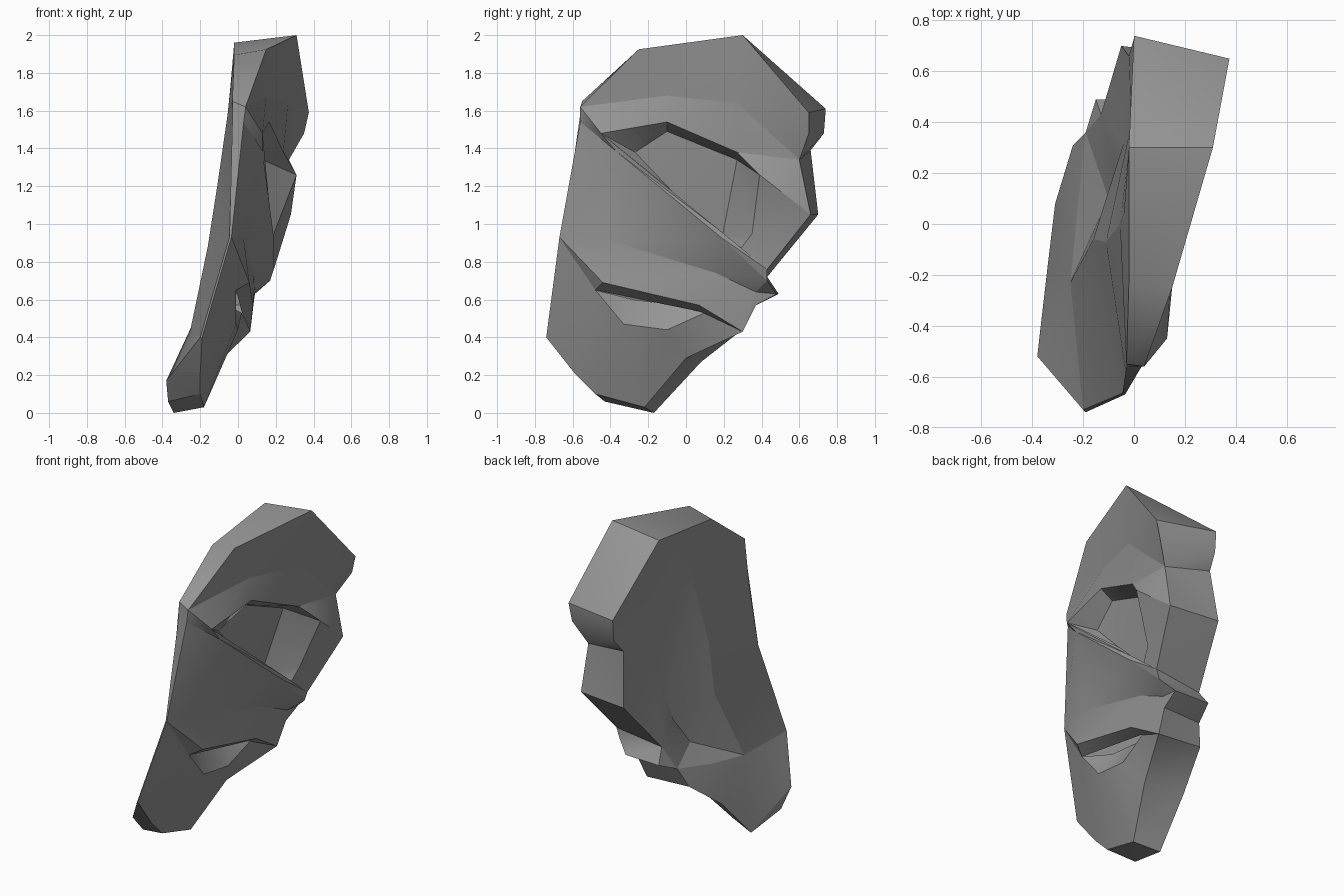
import bpy, bmesh
from mathutils import Vector

if "Cube" in bpy.data.objects:
    bpy.data.objects.remove(bpy.data.objects["Cube"])

grey = bpy.data.materials.new("warm_grey")
grey.diffuse_color = (0.3, 0.3, 0.3, 1)
grey.use_nodes = True
grey.node_tree.nodes["Principled BSDF"].inputs["Base Color"].default_value = grey.diffuse_color


def loft(name, rows, facing=None):
    """Skin neighbouring rows of points; facing=None turns faces away from the centre line."""
    bm = bmesh.new()
    for a, b in zip(rows, rows[1:]):
        for i in range(len(a) - 1):
            loop = []
            for p in (a[i], a[i + 1], b[i + 1], b[i]):
                if p not in loop:
                    loop.append(p)
            if len(loop) > 2:
                bm.faces.new([bm.verts.new(p) for p in loop])
    bmesh.ops.remove_doubles(bm, verts=bm.verts, dist=0.001)
    bmesh.ops.triangulate(bm, faces=bm.faces)
    bm.normal_update()
    for f in bm.faces:
        c = f.calc_center_median()
        out = Vector(facing) if facing else Vector((0, c.y, c.z - 1))
        if f.normal.dot(out) < 0:
            f.normal_flip()
    mesh = bpy.data.meshes.new(name)
    bm.to_mesh(mesh)
    bm.free()
    mesh.materials.append(grey)
    obj = bpy.data.objects.new(name, mesh)
    bpy.context.collection.objects.link(obj)
    bpy.context.view_layer.objects.active = obj
    obj.select_set(True)
    bpy.ops.object.shade_smooth_by_angle(angle=0.6)
    obj.select_set(False)


RIGHT, LEFT, DOWN = (1, 0, 0), (-1, 0, 0), (0.2, 0, -1)

# Shared corners of the outer side
brow, crest, peak = (.04, -.56, 1.62), (.15, -.25, 1.925), (.31, .30, 2.0)
back_top, back_notch, back_in, back_low = (.375, .65, 1.59), (.35, .65, 1.48), (.27, .60, 1.34), (.28, .66, 1.05)
crease1, crease2 = (.15, -.10, 1.68), (.265, .27, 1.64)
lip = [(.13, -.45, 1.48), (.165, -.10, 1.54), (.24, .27, 1.38), (.31, .39, 1.26)]
floor = [(.05, -.27, 1.38), (.08, -.10, 1.49), (.13, .27, 1.34)]
floor_end, step1, step2 = (.03, .19, .92), (.19, .35, .95), (.17, .29, .87)
ridge_mid, ridge_end, ridge_tip = (.18, .19, .957), (.19, .43, .76), (.09, .48, .63)
ridge_low = [(.03, -.56, 1.54), (.13, -.37, 1.385), (.19, .19, .925), (.17, .43, .70)]
valley = [(-.035, -.67, .93), (.03, -.43, .92), (.085, .16, .74), (.09, .37, .64)]
heel = (.08, .37, .57)
hinge, hem_end = valley[0], (.065, .30, .43)
hem = [hinge, (.06, -.44, .69), (.08, .07, .57), hem_end]
under = [hinge, (-.01, -.48, .65), (.02, .08, .535), hem_end]
pocket = [under[1], (-.01, -.33, .47), (0, -.10, .44), (.02, .10, .53)]
chin = [(-.19, -.74, .40), (-.20, -.59, .21), (-.20, -.48, .10), (-.18, -.22, .03), (-.08, 0, .29), hem_end]

# Outer plates
loft("crown_plate", [[brow, crest, peak, back_top, back_notch],
                     [brow, crease1, crease2, back_in, back_in]], RIGHT)
loft("brow_band", [[brow, crease1, crease2, back_in, back_low], lip + [back_low]], RIGHT)
loft("brow_underside", [lip, floor + [lip[3]]], DOWN)
loft("recess_floor", [floor, [lip[0], (.04, -.08, 1.18), floor_end]], RIGHT)
loft("recess_step", [[floor[2], floor_end, floor_end], [lip[3], step1, step2]], (1, -1, 0))
loft("cheek_plate", [[lip[3], step1, step2], [back_low, back_low, ridge_end]], RIGHT)
loft("ridge_top", [[lip[0], ridge_mid, ridge_end], [lip[0], floor_end, step2]], (0, .5, 1))
loft("diagonal_ridge", [[brow, lip[0], ridge_mid, ridge_end], ridge_low], RIGHT)
loft("ridge_end_cap", [[ridge_low[3], ridge_tip], [valley[3], heel]], (1, .3, -.5))
loft("lower_plate", [ridge_low, valley, hem], RIGHT)
loft("heel_plate", [[valley[3], heel], [hem_end, hem_end]], RIGHT)
loft("hem_underside", [hem, under], DOWN)
loft("pocket_slope", [pocket, [under[1], (-.07, -.28, .60), (-.06, -.05, .57), pocket[3]]], (1, 0, 1))
loft("jaw_plate", [[hinge] + pocket + [hem_end], chin], RIGHT)

# Corners of the open inner side
in_crest, in_peak, in_brow = (-.02, -.23, 1.895), (-.02, .30, 1.96), (-.03, -.55, 1.65)
in_back = [(0, .74, 1.61), (0, .73, 1.48), (-.02, .66, 1.39), (-.05, .70, 1.05), (-.13, .43, .72)]
in_tip, in_heel, in_hem = (-.15, .49, .63), (-.19, .36, .57), (-.24, .31, .45)
in_chin = [(-.20, -.73, .40), (-.38, -.52, .17), (-.37, -.43, .06), (-.34, -.17, 0), (-.31, .08, .27), in_hem]
in_hinge = (-.045, -.665, .93)

# Thick edge running round the back, bottom and top
loft("crown_edge", [[brow, crest, crest, peak, peak, peak, back_top],
                    [in_brow, in_brow, in_crest, in_crest, in_peak, in_back[0], in_back[0]]])
loft("back_edge", [[back_top, back_notch, back_in, back_low, ridge_end, ridge_low[3], ridge_tip, heel, hem_end],
                   in_back + [in_back[4], in_tip, in_heel, in_hem]])
loft("jaw_edge", [chin, in_chin])
loft("front_edge", [[brow, ridge_low[0], hinge, chin[0]],
                    [in_brow, (-.03, -.56, 1.54), in_hinge, in_chin[0]]])

# Inner face: front flange, shallow hollow with a shelf at its foot, and closed chin
spine = [in_peak, in_peak, (-.04, .04, 1.73), (-.055, .0, 1.58), (-.11, -.07, 1.2), (-.16, -.06, .88), (-.25, -.23, .45)]
middle = [in_peak, (-.01, .38, 1.74), (-.01, .37, 1.56), (-.02, .35, 1.40), (-.04, .32, 1.08), (-.06, .22, .80),
          (-.10, .10, .62)]
shelf = [(-.25, -.23, .45), (-.22, .08, .50), in_heel]
loft("front_flange", [[in_peak, in_crest, in_crest, in_brow, (-.03, -.60, 1.3), in_hinge, in_chin[0]], spine], LEFT)
loft("inner_hollow", [spine, middle, [in_peak] + in_back + [in_heel]], LEFT)
loft("inner_shelf", [[spine[6], middle[6], in_heel], shelf], (0, 0, 1))
loft("inner_chin", [[in_chin[0], spine[6], spine[6], shelf[1], in_heel],
                    [in_chin[1], in_chin[1], in_chin[3], in_chin[4], in_hem]], LEFT)
loft("inner_chin_tip", [in_chin[1:3], [in_chin[3], in_chin[3]]], LEFT)
loft("inner_heel", [[in_back[4], in_tip], [in_heel, in_heel]], LEFT)
